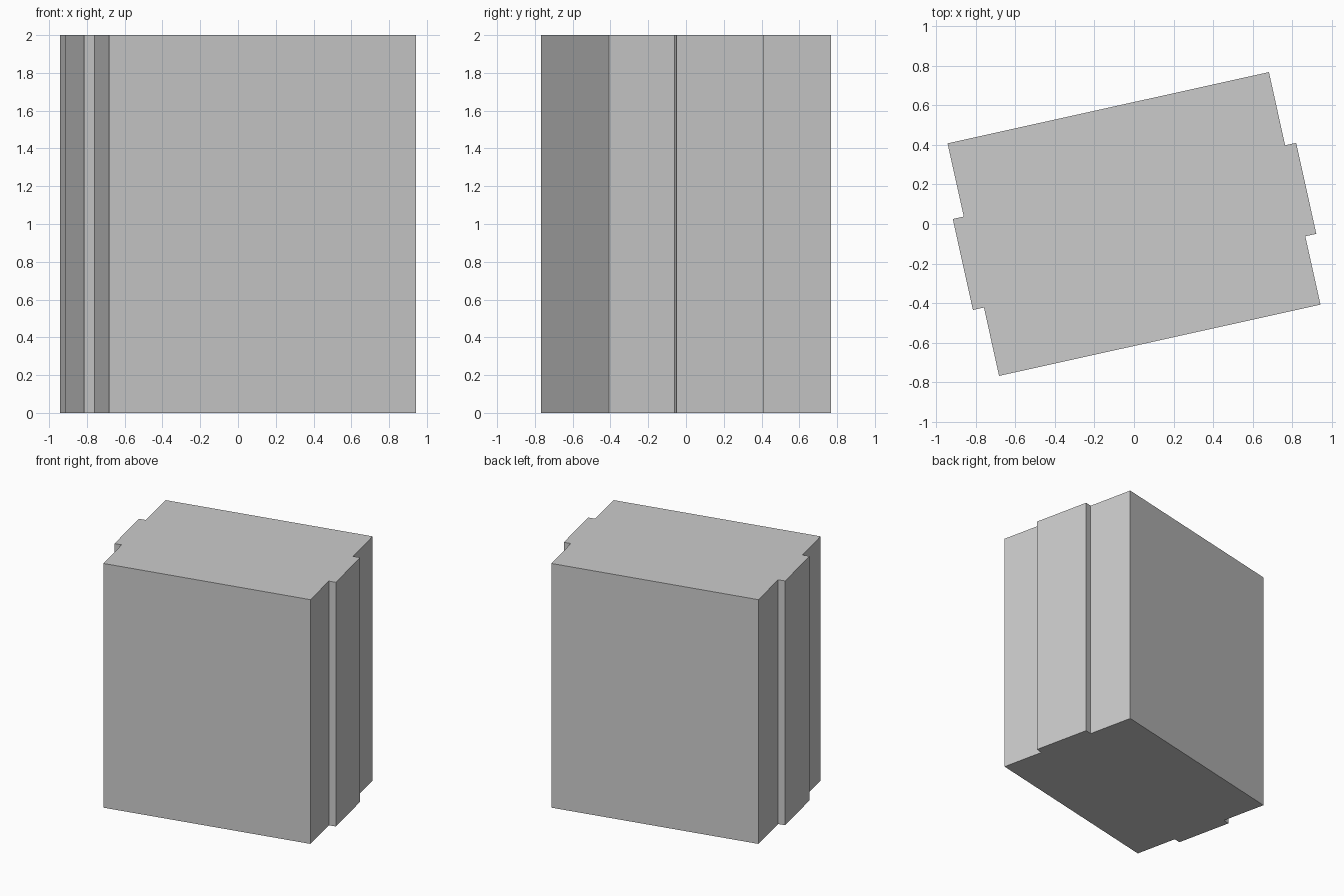
import bpy, bmesh
from math import radians
from mathutils import Matrix

if "Cube" in bpy.data.objects:
    bpy.data.objects.remove(bpy.data.objects["Cube"])

HALF_W, HALF_D, HEIGHT = 0.832, 0.602, 2.0
RIB_X, RIB_FRONT, RIB_BACK = 0.889, -0.248, 0.223

# Right half of the footprint, front to back, then mirrored to the left
right = [(HALF_W, -HALF_D), (HALF_W, RIB_FRONT), (RIB_X, RIB_FRONT),
         (RIB_X, RIB_BACK), (HALF_W, RIB_BACK), (HALF_W, HALF_D)]
outline = right + [(-x, y) for x, y in reversed(right)]

# Block with a shallow full-height rib on each end
bm = bmesh.new()
base = bm.faces.new([bm.verts.new((x, y, 0)) for x, y in outline])
top = bmesh.ops.extrude_face_region(bm, geom=[base], use_keep_orig=True)
bmesh.ops.translate(bm, vec=(0, 0, HEIGHT),
                    verts=[v for v in top["geom"] if isinstance(v, bmesh.types.BMVert)])

# Turn the whole block about the vertical axis
bmesh.ops.transform(bm, matrix=Matrix.Rotation(radians(12.5), 4, 'Z'), verts=bm.verts)
bmesh.ops.recalc_face_normals(bm, faces=bm.faces)

mesh = bpy.data.meshes.new("ribbed_block")
bm.to_mesh(mesh)
bm.free()
bpy.context.collection.objects.link(bpy.data.objects.new("ribbed_block", mesh))
